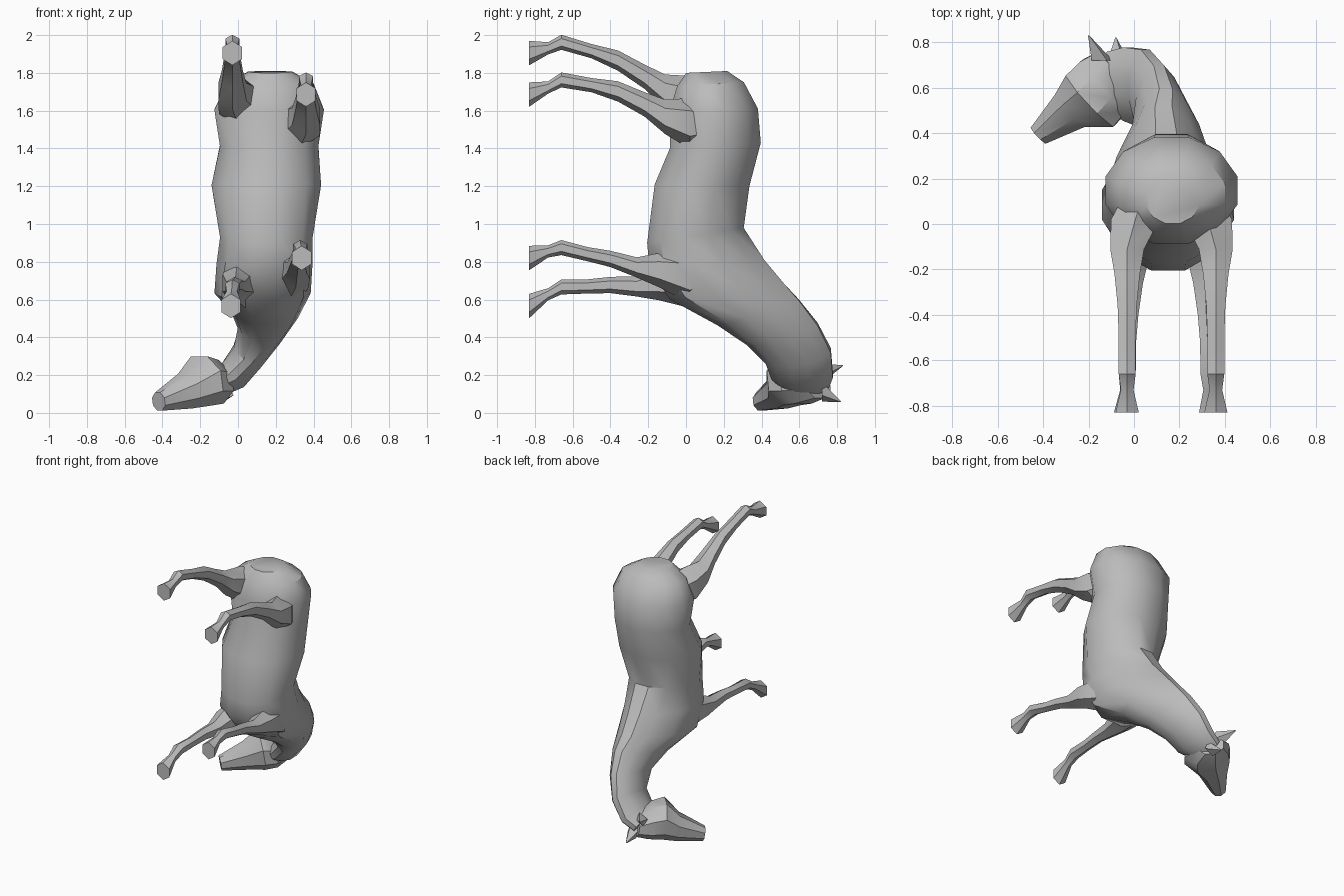
import bpy, bmesh, math
from mathutils import Vector

if "Cube" in bpy.data.objects:
    bpy.data.objects.remove(bpy.data.objects["Cube"])

coat = bpy.data.materials.new("grey_coat")
coat.diffuse_color = (0.5, 0.5, 0.5, 1)
coat.use_nodes = True
coat.node_tree.nodes["Principled BSDF"].inputs["Base Color"].default_value = coat.diffuse_color


def loft(name, rings, angle=35):
    """Skin a closed tube through rings of points and cap both ends."""
    bm = bmesh.new()
    loops = [[bm.verts.new(p) for p in r] for r in rings]
    n = len(loops[0])
    for a, b in zip(loops, loops[1:]):
        for i in range(n):
            j = (i + 1) % n
            bm.faces.new((a[i], a[j], b[j], b[i]))
    bm.faces.new(loops[0])
    bm.faces.new(loops[-1])
    bmesh.ops.recalc_face_normals(bm, faces=bm.faces)
    mesh = bpy.data.meshes.new(name)
    bm.to_mesh(mesh)
    bm.free()
    mesh.materials.append(coat)
    obj = bpy.data.objects.new(name, mesh)
    bpy.context.collection.objects.link(obj)
    bpy.ops.object.select_all(action='DESELECT')
    obj.select_set(True)
    bpy.context.view_layer.objects.active = obj
    bpy.ops.object.shade_smooth_by_angle(angle=math.radians(angle))
    return obj


def ring(center, u, v, n, taper=0):
    """Ellipse of n points on half axes u, v; taper narrows it towards +v."""
    c, u, v = Vector(center), Vector(u), Vector(v)
    # stretch slightly so that the flat sides keep the full size
    s = 1 / math.cos(math.pi / n) ** 0.5
    return [c + s * (u * math.cos(t) * (1 - taper * math.sin(t)) + v * math.sin(t))
            for t in (2 * math.pi * (i + 0.5) / n for i in range(n))]


def body_ring(back, belly, cx, w, tilt=0, taper=0):
    """Ring between a back point and a belly point (y, z)."""
    (ty, tz), (by, bz) = back, belly
    return ring((cx, (ty + by) / 2, (tz + bz) / 2),
                (w * math.cos(tilt), 0, -w * math.sin(tilt)),
                (0, (ty - by) / 2, (tz - bz) / 2), 12, taper)


# Trunk from rump to withers, then the neck bending aside into the poll
trunk = [
    body_ring((.22, 1.81), (.00, 1.80), .17, .12),
    body_ring((.31, 1.75), (-.05, 1.73), .17, .235),
    body_ring((.385, 1.61), (-.09, 1.60), .165, .295),
    body_ring((.40, 1.43), (-.09, 1.40), .165, .265),
    body_ring((.34, 1.20), (-.17, 1.21), .15, .295),
    body_ring((.31, .98), (-.21, .90), .15, .24, 0, .15),
    body_ring((.42, .81), (-.20, .77), .14, .24, 0, .3),
    body_ring((.52, .69), (-.09, .60), .13, .235, 0, .4),
]
neck = [
    body_ring((.60, .60), (.16, .47), .14, .165, .1, .35),
    body_ring((.70, .47), (.32, .37), .11, .115, .35, .2),
    body_ring((.77, .33), (.42, .27), .05, .09, .6),
    body_ring((.78, .20), (.45, .19), -.03, .085, .75),
    body_ring((.76, .15), (.50, .15), -.11, .07, 1.0),
]
loft("body_and_neck", trunk + neck)


def head_ring(center, depth, w):
    """Ring across the head: depth from brow to jaw, w sideways."""
    return ring(center, Vector((.68, -.73, 0)) * depth,
                (-.12 * w, -.1 * w, w), 8)


# Head from poll to muzzle
loft("head", [
    head_ring((-.09, .70, .15), .09, .075),
    head_ring((-.13, .61, .165), .155, .12),
    head_ring((-.19, .545, .17), .16, .135),
    head_ring((-.28, .50, .115), .10, .095),
    head_ring((-.42, .39, .06), .05, .05),
])


def ear(name, base, tip):
    loft(name, [ring(base, (.04, 0, .02), (-.015, 0, .04), 4),
                ring(tip, (.003, 0, 0), (0, 0, .003), 4)])


ear("left_ear", (-.14, .72, .21), (-.20, .83, .25))
ear("right_ear", (-.07, .72, .11), (-.08, .82, .06))


def leg(name, profile, x_at, z_shift):
    """Tube along -y; profile rows hold y, mid z, half thickness, half width."""
    loft(name, [ring((x_at(y), y, z + z_shift(y)), (w, 0, 0), (0, 0, h), 6)
                for y, z, h, w in profile])


# Thigh, hock, cannon, fetlock and hoof
hind = [(.16, 1.63, .08, .08), (.02, 1.65, .125, .115), (-.11, 1.70, .085, .08),
        (-.22, 1.78, .06, .06), (-.36, 1.865, .05, .045),
        (-.50, 1.915, .035, .04), (-.66, 1.962, .037, .04),
        (-.73, 1.93, .03, .03), (-.83, 1.905, .06, .055)]
# Shoulder, knee, cannon, fetlock and hoof
fore = [(.18, .74, .09, .08), (.02, .72, .13, .115), (-.14, .755, .085, .08),
        (-.26, .77, .05, .055), (-.40, .815, .04, .04),
        (-.52, .84, .035, .035), (-.66, .875, .037, .04),
        (-.73, .855, .03, .03), (-.83, .82, .06, .055)]

# Each pair shares a profile; the stepping leg is sheared along the trunk
for side, sign in (("left", -1), ("right", 1)):
    leg(side + "_hind_leg", hind,
        lambda y: .165 + sign * (.195 - .3 * max(0, y + .1)),
        lambda y: (.12 * y - .12) * (sign > 0))
    leg(side + "_front_leg", fore,
        lambda y: .15 + sign * (.15 - .045 * y - .3 * max(0, y + .1)),
        lambda y: (.27 * y - .03) * (sign < 0))
